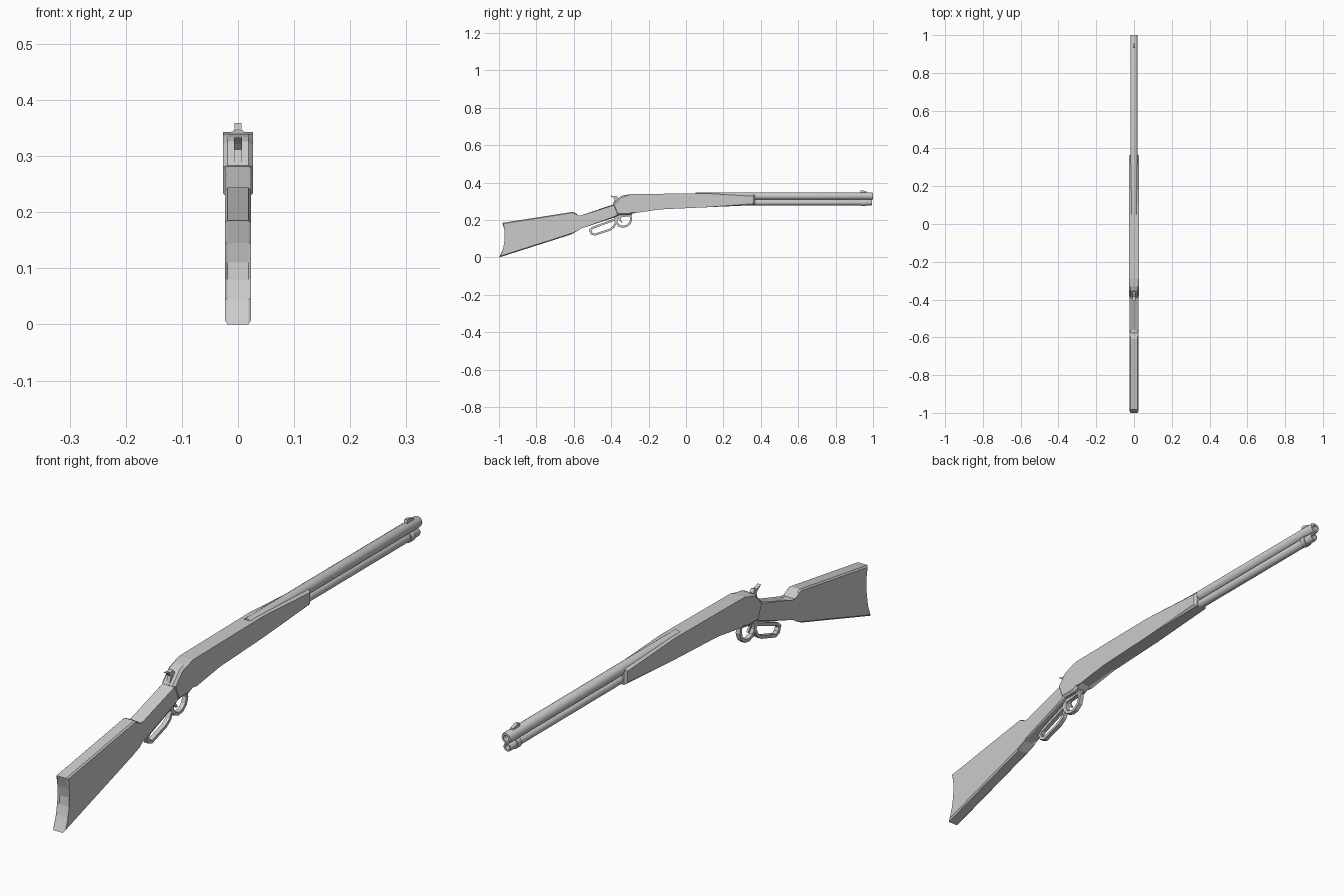
import bpy, bmesh, math
from mathutils import Vector

if "Cube" in bpy.data.objects:
    bpy.data.objects.remove(bpy.data.objects["Cube"])


def finish(name, bm, smooth=False):
    bmesh.ops.recalc_face_normals(bm, faces=bm.faces)
    mesh = bpy.data.meshes.new(name)
    bm.to_mesh(mesh)
    bm.free()
    ob = bpy.data.objects.new(name, mesh)
    bpy.context.collection.objects.link(ob)
    if smooth:
        bpy.ops.object.select_all(action='DESELECT')
        bpy.context.view_layer.objects.active = ob
        ob.select_set(True)
        bpy.ops.object.shade_smooth_by_angle(angle=math.radians(35))
    return ob


def prism(name, profile, half, chamfer=0.0):
    """Side profile (y, z) extruded across x, with chamfered rims."""
    bm = bmesh.new()
    a = [bm.verts.new((-half, y, z)) for y, z in profile]
    b = [bm.verts.new((half, y, z)) for y, z in profile]
    caps = [bm.faces.new(a), bm.faces.new(b[::-1])]
    n = len(profile)
    for i in range(n):
        j = (i + 1) % n
        bm.faces.new((a[i], b[i], b[j], a[j]))
    if chamfer:
        edges = list({e for f in caps for e in f.edges})
        bmesh.ops.bevel(bm, geom=edges, offset=chamfer, segments=1,
                        affect='EDGES', profile=0.5)
    return finish(name, bm)


def lathe(name, profile, z, sides=16):
    """(radius, y) profile turned around a line along y at height z."""
    bm = bmesh.new()
    rings = []
    for r, y in profile:
        rings.append([bm.verts.new((r * math.cos(t), y, z + r * math.sin(t)))
                      for t in (2 * math.pi * i / sides for i in range(sides))])
    for p, q in zip(rings, rings[1:]):
        for i in range(sides):
            j = (i + 1) % sides
            bm.faces.new((p[i], p[j], q[j], q[i]))
    bm.faces.new(rings[0])
    bm.faces.new(rings[-1])
    return finish(name, bm, True)


def loop_band(name, path, half, thick):
    """Closed flat-sided loop following a (y, z) path."""
    pts = [Vector(p) for p in path]
    n = len(pts)
    bm = bmesh.new()
    rings = []
    for i, p in enumerate(pts):
        d0 = (p - pts[i - 1]).normalized()
        d1 = (pts[(i + 1) % n] - p).normalized()
        t = (d0 + d1).normalized()
        off = Vector((-t.y, t.x)) * (thick / 2 / max(0.6, t.dot(d1)))
        rings.append([bm.verts.new((x, *(p + off * s)))
                      for x, s in ((-half, -1), (half, -1), (half, 1), (-half, 1))])
    for i in range(n):
        p, q = rings[i], rings[(i + 1) % n]
        for k in range(4):
            m = (k + 1) % 4
            bm.faces.new((p[k], p[m], q[m], q[k]))
    return finish(name, bm)


# Butt stock with concave butt plate and narrow wrist
prism("stock", [(-1.0, 0.0), (-0.978, 0.045), (-0.967, 0.08), (-0.964, 0.11),
                (-0.97, 0.145), (-0.982, 0.185), (-0.605, 0.244), (-0.592, 0.238),
                (-0.578, 0.22), (-0.56, 0.22), (-0.375, 0.288), (-0.345, 0.235),
                (-0.38, 0.215), (-0.565, 0.153), (-0.58, 0.147), (-0.615, 0.123)],
      0.0235, 0.005)

# Receiver running into the fore-end
prism("receiver", [(-0.392, 0.283), (-0.352, 0.326), (-0.33, 0.334), (-0.29, 0.339),
                   (0.1, 0.343), (0.37, 0.335), (0.37, 0.28), (0.1, 0.268),
                   (-0.14, 0.257), (-0.27, 0.246), (-0.285, 0.235), (-0.305, 0.226),
                   (-0.37, 0.226)], 0.0265, 0.008)

# Barrel and magazine tube, both hollow at the muzzle
lathe("barrel", [(0.0195, 0.05), (0.0195, 0.994), (0.017, 1.0), (0.01, 1.0), (0.01, 0.93)], 0.328)
lathe("magazine_tube", [(0.0155, 0.3), (0.0155, 0.99), (0.014, 0.994),
                        (0.009, 0.994), (0.009, 0.95)], 0.294)
lathe("tube_band", [(0.0155, 0.938), (0.019, 0.938), (0.019, 0.96), (0.0155, 0.96)], 0.294)

# Front sight
prism("front_sight", [(0.93, 0.342), (0.933, 0.359), (0.945, 0.359),
                      (0.968, 0.351), (0.97, 0.342)], 0.006)

# Hammer with swept spur
prism("hammer", [(-0.408, 0.333), (-0.385, 0.326), (-0.372, 0.331), (-0.362, 0.318),
                 (-0.345, 0.31), (-0.345, 0.25), (-0.372, 0.25), (-0.39, 0.285),
                 (-0.382, 0.312), (-0.392, 0.322)], 0.007)

# Trigger guard, finger lever and trigger
loop_band("trigger_guard", [(-0.37, 0.225), (-0.372, 0.19), (-0.362, 0.172),
                            (-0.34, 0.164), (-0.318, 0.168), (-0.3, 0.183),
                            (-0.293, 0.205), (-0.298, 0.23)], 0.008, 0.011)
loop_band("finger_lever", [(-0.38, 0.203), (-0.5, 0.158), (-0.512, 0.146),
                           (-0.505, 0.128), (-0.488, 0.122), (-0.41, 0.147),
                           (-0.388, 0.162), (-0.374, 0.188)], 0.008, 0.011)
prism("lever_root", [(-0.385, 0.208), (-0.375, 0.222), (-0.29, 0.236),
                     (-0.29, 0.222), (-0.366, 0.212), (-0.37, 0.19)], 0.008)
prism("trigger", [(-0.362, 0.226), (-0.345, 0.226), (-0.351, 0.205),
                  (-0.34, 0.188), (-0.347, 0.187), (-0.36, 0.203)], 0.004)
